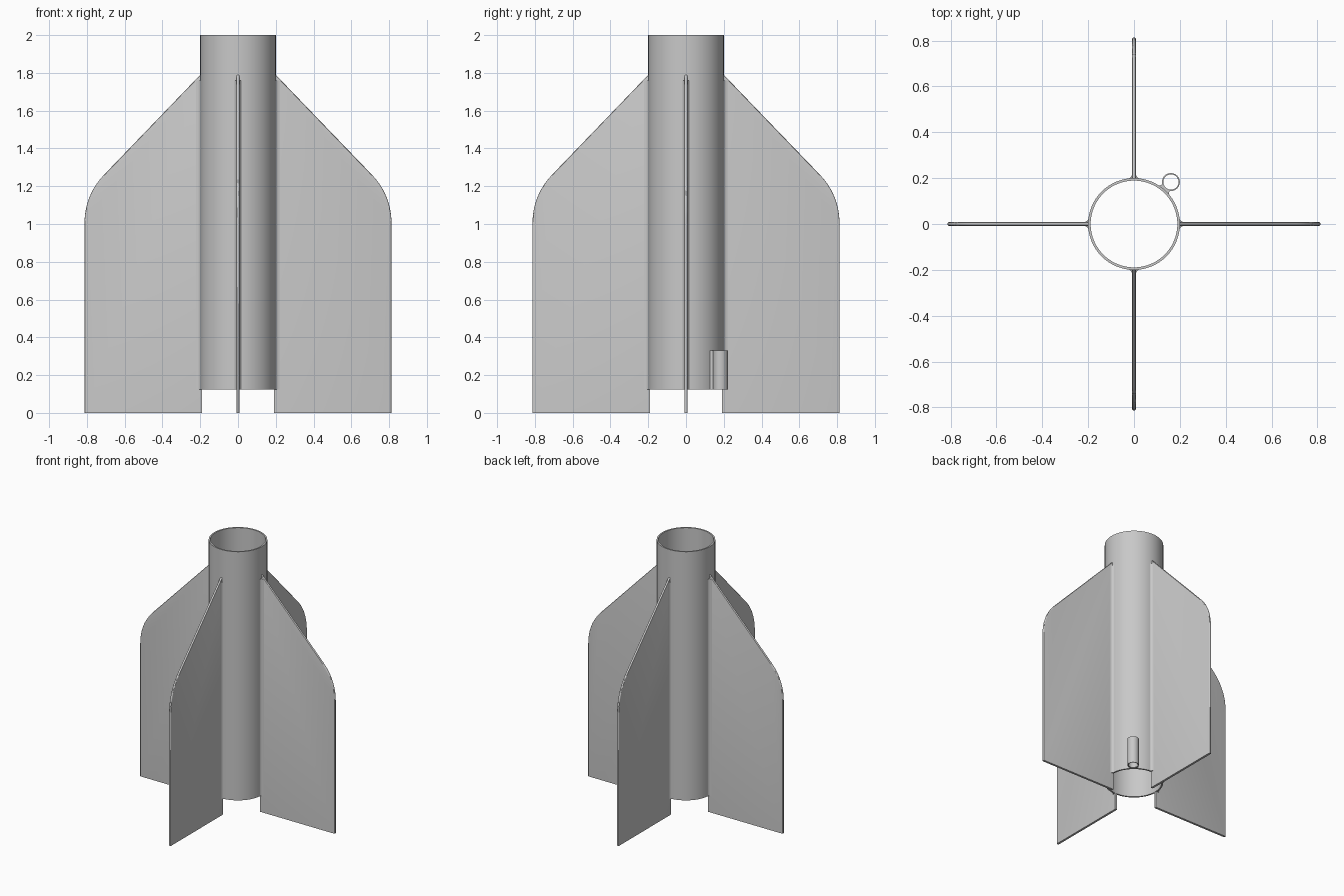
import bpy, bmesh, math
from mathutils import Vector, Matrix

cube = bpy.data.objects.get("Cube")
if cube:
    bpy.data.objects.remove(cube, do_unlink=True)

grey = bpy.data.materials.new("plain grey")
grey.use_nodes = True
colour = (0.58, 0.58, 0.58, 1)
grey.diffuse_color = colour
grey.node_tree.nodes["Principled BSDF"].inputs["Base Color"].default_value = colour

TUBE_R, BASE_Z, TOP_Z = 0.2, 0.125, 2.0
FIN_HALF = 0.008


def finish(name, bm, angle=30):
    """Turn a bmesh into a smooth-shaded object with sharp edges kept."""
    bmesh.ops.recalc_face_normals(bm, faces=bm.faces)
    mesh = bpy.data.meshes.new(name)
    bm.to_mesh(mesh)
    bm.free()
    mesh.materials.append(grey)
    obj = bpy.data.objects.new(name, mesh)
    bpy.context.collection.objects.link(obj)
    bpy.ops.object.select_all(action='DESELECT')
    obj.select_set(True)
    bpy.context.view_layer.objects.active = obj
    bpy.ops.object.shade_smooth_by_angle(angle=math.radians(angle))
    return obj


def prism(points, depth):
    """Extrude a closed outline by a depth vector."""
    bm = bmesh.new()
    face = bm.faces.new([bm.verts.new(p) for p in points])
    new = bmesh.ops.extrude_face_region(bm, geom=[face], use_keep_orig=True)
    verts = [g for g in new["geom"] if isinstance(g, bmesh.types.BMVert)]
    bmesh.ops.translate(bm, verts=verts, vec=depth)
    return bm


def pipe(name, centre, outer, inner, z0, z1, sides):
    """Hollow open-ended tube with a wall thickness."""
    bm = bmesh.new()
    rings = []
    for r, z in ((outer, z0), (outer, z1), (inner, z1), (inner, z0)):
        ring = []
        for i in range(sides):
            a = math.tau * i / sides
            ring.append(bm.verts.new((centre[0] + r * math.cos(a),
                                      centre[1] + r * math.sin(a), z)))
        rings.append(ring)
    for k in range(4):
        a, b = rings[k], rings[(k + 1) % 4]
        for i in range(sides):
            j = (i + 1) % sides
            bm.faces.new((a[i], a[j], b[j], b[i]))
    return finish(name, bm)


# Body tube and launch lug
pipe("body_tube", (0, 0), TUBE_R, 0.189, BASE_Z, TOP_Z, 96)
lug = Vector((0.161, 0.183))
pipe("launch_lug", lug, 0.039, 0.033, BASE_Z, 0.33, 40)

# Glue bridge between lug and tube
bm = prism([(0.193, -0.035, BASE_Z), (0.204, -0.024, BASE_Z), (0.213, -0.021, BASE_Z),
            (0.208, 0, BASE_Z), (0.213, 0.021, BASE_Z), (0.204, 0.024, BASE_Z),
            (0.193, 0.035, BASE_Z)], Vector((0, 0, 0.205)))
bm.transform(Matrix.Rotation(math.atan2(lug.y, lug.x), 4, 'Z'))
finish("lug_fillet", bm)

# Fin outline: straight sides with a rounded shoulder
shoulder_start, corner, shoulder_end = (Vector(p) for p in
                                        ((0.813, 1.0), (0.813, 1.152), (0.708, 1.262)))
outline = [Vector((0.19, 0)), Vector((0.813, 0))]
for i in range(13):
    t = i / 12
    outline.append(shoulder_start * (1 - t) ** 2 + corner * 2 * t * (1 - t)
                   + shoulder_end * t * t)
outline.append(Vector((0.19, 1.8)))

# Concave glue joint on one side of a fin root
joint = [(0.191, 0), (0.191, 0.03)]
for i in range(7):
    a = math.pi / 2 * i / 6
    joint.append((0.222 - 0.025 * math.cos(a), FIN_HALF + 0.021 * (1 - math.sin(a))))
joint.append((0.222, 0))

for k, side in enumerate(("left", "back", "right", "front")):
    turn = Matrix.Rotation(math.pi / 2 * k, 4, 'Z')

    bm = prism([(p.x, -FIN_HALF, p.y) for p in outline], Vector((0, 2 * FIN_HALF, 0)))
    # Round the outer and leading edges, keep root and bottom square
    rim = [e for e in bm.edges
           if abs(e.verts[0].co.y - e.verts[1].co.y) < 0.001
           and max(v.co.x for v in e.verts) > 0.2
           and max(v.co.z for v in e.verts) > 0.01]
    bmesh.ops.bevel(bm, geom=rim, offset=0.006, segments=3, profile=0.5,
                    affect='EDGES')
    bm.transform(turn)
    finish("fin_" + side, bm)

    for sign, label in ((1, "a"), (-1, "b")):
        bm = prism([(r, sign * t, BASE_Z) for r, t in joint], Vector((0, 0, 1.635)))
        bm.transform(turn)
        finish("fin_fillet_" + side + "_" + label, bm)
